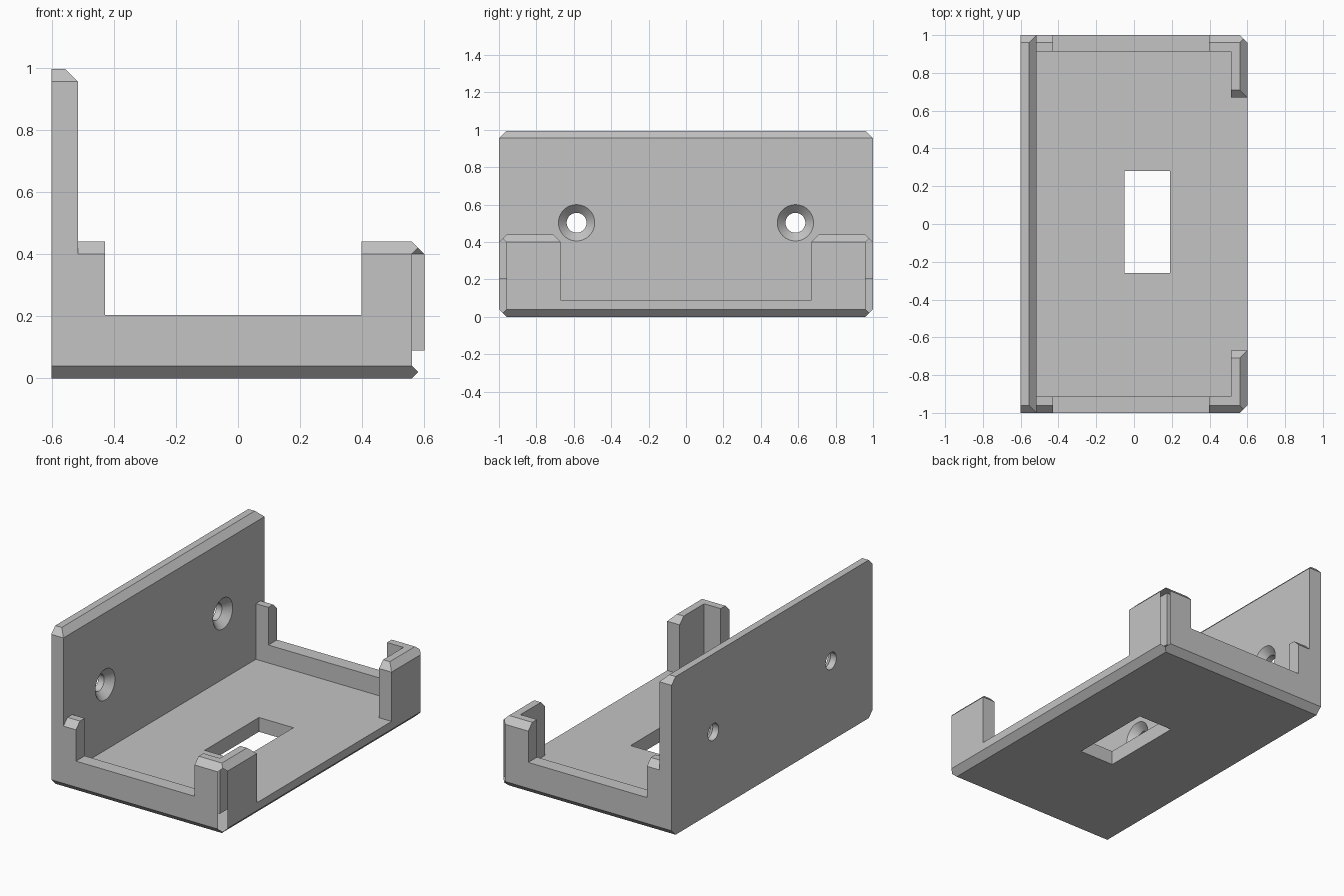
import bpy, bmesh, math
from mathutils import Matrix, Vector

if "Cube" in bpy.data.objects:
    bpy.data.objects.remove(bpy.data.objects["Cube"])

grey = bpy.data.materials.new("light grey plastic")
grey.diffuse_color = (0.55, 0.55, 0.55, 1)
grey.use_nodes = True
grey.node_tree.nodes["Principled BSDF"].inputs["Base Color"].default_value = grey.diffuse_color

WALL_X = -0.515    # inner face of the tall wall
POST_Z = 0.44      # top of the corner posts
TOP_Z = 0.995      # top of the tall wall
C = 0.04           # chamfer size


def make_object(name, bm):
    bmesh.ops.recalc_face_normals(bm, faces=bm.faces)
    mesh = bpy.data.meshes.new(name)
    bm.to_mesh(mesh)
    bm.free()
    obj = bpy.data.objects.new(name, mesh)
    bpy.context.collection.objects.link(obj)
    return obj


def prism(name, axis, profile, start, end):
    """Extrude a 2D profile along an axis; the profile uses the other two axes in order."""
    def place(p, t):
        a, b = p
        return {"x": (t, a, b), "y": (a, t, b), "z": (a, b, t)}[axis]
    bm = bmesh.new()
    face = bm.faces.new([bm.verts.new(place(p, start)) for p in profile])
    new = bmesh.ops.extrude_face_region(bm, geom=[face])["geom"]
    shift = Vector(place((0, 0), end - start))
    bmesh.ops.translate(bm, vec=shift, verts=[v for v in new if isinstance(v, bmesh.types.BMVert)])
    return make_object(name, bm)


def cone_x(name, x0, x1, r0, r1, y, z):
    bm = bmesh.new()
    m = Matrix.Translation(((x0 + x1) / 2, y, z)) @ Matrix.Rotation(math.pi / 2, 4, "Y")
    bmesh.ops.create_cone(bm, cap_ends=True, segments=48, radius1=r0, radius2=r1,
                          depth=x1 - x0, matrix=m)
    return make_object(name, bm)


def rect(a0, a1, b0, b1):
    return [(a0, b0), (a1, b0), (a1, b1), (a0, b1)]


def corner(a, b, sa, sb):
    """Triangle that chamfers an outer corner; sa and sb point out of the solid."""
    e, d = 0.1, C + 0.1
    return [(a + sa * e, b - sb * d), (a + sa * e, b + sb * e), (a - sa * d, b + sb * e)]


# L-shaped bracket, with chamfered floor edge, post tops and wall top
bracket = prism("bracket", "y", [
    (-0.6, 0), (0.6 - C, 0), (0.6, C), (0.6, POST_Z - C), (0.6 - C, POST_Z),
    (WALL_X, POST_Z), (WALL_X, TOP_Z - C), (WALL_X - C, TOP_Z), (-0.6, TOP_Z)], -1, 1)

cutters = []
# chamfers on both ends
for s in (-1, 1):
    cutters += [
        prism("bottom_chamfer_cutter", "x", corner(s, 0, s, -1), -0.8, 0.8),
        prism("wall_chamfer_cutter", "x", corner(s, TOP_Z, s, 1), -0.8, -0.4),
        prism("post_chamfer_cutter", "x", corner(s, POST_Z, s, 1), WALL_X, 0.8),
        prism("upright_chamfer_cutter", "z", corner(0.6, s, 1, s), -0.2, 0.8)]

# tray cavity, gaps between the posts, cable slot
cutters += [
    prism("cavity_cutter", "z", rect(WALL_X, 0.513, -0.913, 0.913), 0.09, 0.8),
    prism("side_gap_cutter", "y", rect(-0.428, 0.398, 0.203, 0.8), -1.2, 1.2),
    prism("front_gap_cutter", "x", [
        (-0.67, 0.09), (0.67, 0.09), (0.67, POST_Z - C), (0.77, POST_Z + 0.06),
        (-0.77, POST_Z + 0.06), (-0.67, POST_Z - C)], 0.45, 0.8),
    prism("slot_cutter", "z", rect(-0.05, 0.19, -0.26, 0.28), -0.2, 0.3)]

# countersunk screw holes in the wall
for s in (-1, 1):
    y, z = s * 0.585, 0.503
    cutters += [
        cone_x("screw_hole_cutter", -0.7, -0.5, 0.053, 0.053, y, z),
        cone_x("countersink_cutter", WALL_X - 0.05, WALL_X + 0.05, 0.047, 0.147, y, z)]

bpy.context.view_layer.objects.active = bracket
bracket.select_set(True)
for cutter in cutters:
    cutter.hide_render = True
    mod = bracket.modifiers.new("cut", "BOOLEAN")
    mod.operation = "DIFFERENCE"
    mod.solver = "EXACT"
    mod.object = cutter
    bpy.ops.object.modifier_apply(modifier=mod.name)
    bpy.data.objects.remove(cutter)

bracket.data.materials.clear()
bracket.data.materials.append(grey)
bpy.ops.object.shade_smooth_by_angle(angle=math.radians(30))
